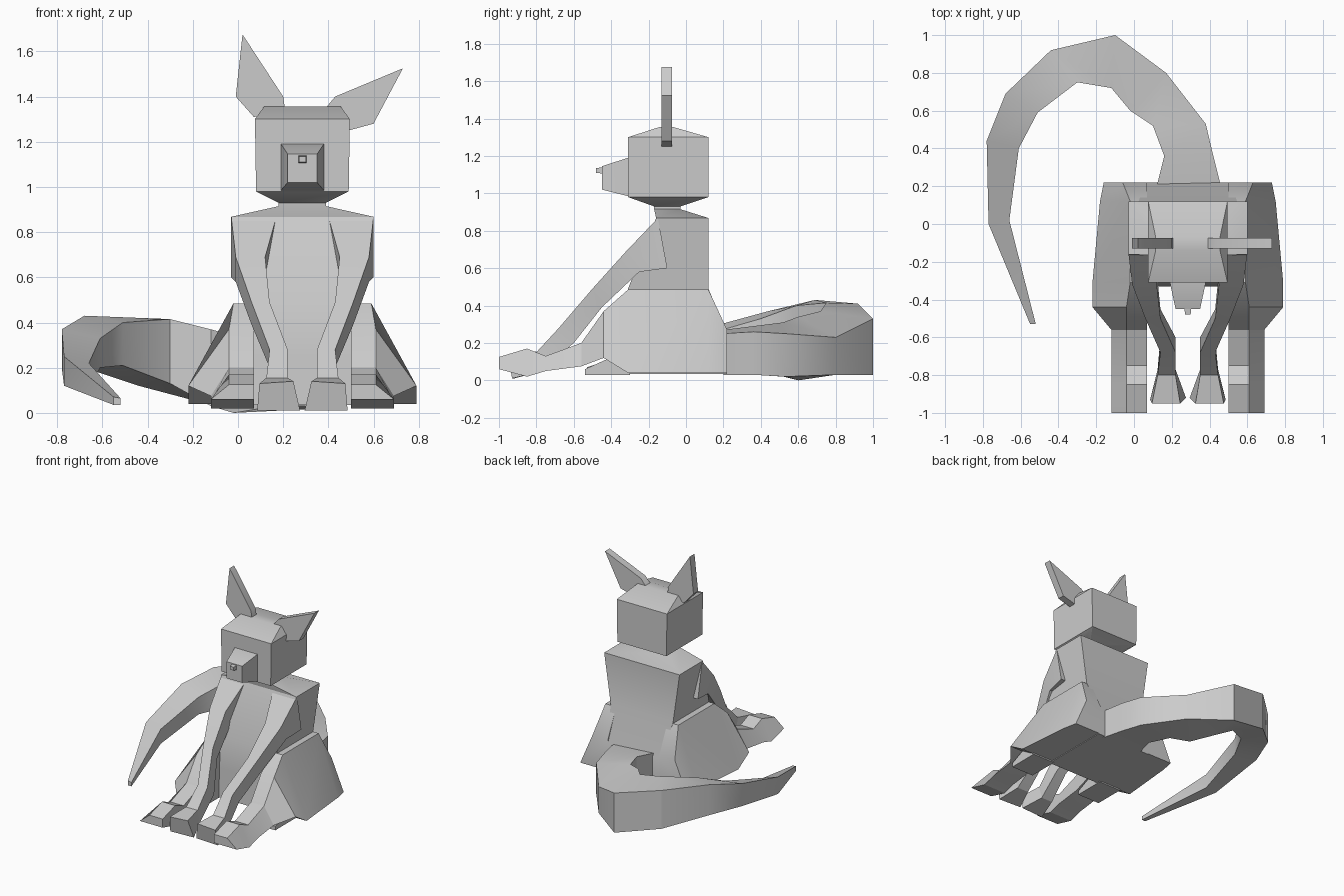
import bpy, bmesh

AXIS = 0.285  # the seated body is mirrored about this x


def loft(name, rings, mirrored=False):
    """Skin a list of equal-length point rings and cap both ends."""
    bm = bmesh.new()
    for flip in ([False, True] if mirrored else [False]):
        vs = [[bm.verts.new((2 * AXIS - x if flip else x, y, z)) for x, y, z in r]
              for r in rings]
        for a, b in zip(vs, vs[1:]):
            n = len(a)
            for i in range(n):
                bm.faces.new((a[i], a[(i + 1) % n], b[(i + 1) % n], b[i]))
        bm.faces.new(vs[0])
        bm.faces.new(vs[-1])
    bmesh.ops.recalc_face_normals(bm, faces=bm.faces)
    me = bpy.data.meshes.new(name)
    bm.to_mesh(me)
    bm.free()
    ob = bpy.data.objects.new(name, me)
    bpy.context.collection.objects.link(ob)
    return ob


def level(hw, y0, y1, z):
    """Horizontal ring centred on the axis."""
    return [(AXIS - hw, y0, z), (AXIS + hw, y0, z), (AXIS + hw, y1, z), (AXIS - hw, y1, z)]


def upright(hw, y, z0, z1):
    """Vertical ring facing forward, centred on the axis."""
    return [(AXIS - hw, y, z0), (AXIS + hw, y, z0), (AXIS + hw, y, z1), (AXIS - hw, y, z1)]


# torso with shoulders narrowing to the neck
loft("torso", [level(0.23, -0.33, 0.22, 0.035), level(0.23, -0.32, 0.22, 0.25),
               level(0.26, -0.31, 0.12, 0.49), level(0.315, -0.16, 0.12, 0.868),
               level(0.105, -0.17, -0.03, 0.915), level(0.105, -0.17, -0.03, 0.95)])

# head with low roof ridge
loft("head", [level(0.105, -0.17, -0.03, 0.93), level(0.205, -0.31, 0.12, 0.98),
              level(0.21, -0.31, 0.12, 1.30), level(0.17, -0.14, -0.07, 1.355)])

# snout and nose
loft("snout", [upright(0.095, -0.30, 0.985, 1.19), upright(0.095, -0.31, 0.985, 1.19),
               upright(0.065, -0.45, 1.02, 1.145)])
loft("nose", [upright(0.018, -0.44, 1.105, 1.14), upright(0.015, -0.48, 1.11, 1.135)])

# ears: thin pointed plates, one upright and one leaning out
ears = {
    "left_ear": [(-0.01, 1.40), (0.02, 1.675), (0.20, 1.40), (0.21, 1.33), (0.07, 1.31)],
    "right_ear": [(0.38, 1.34), (0.43, 1.40), (0.73, 1.525), (0.60, 1.28), (0.49, 1.25)],
}
for name, outline in ears.items():
    loft(name, [[(x, y, z) for x, z in outline] for y in (-0.13, -0.075)])

# haunches and hind feet: y, outer bottom x, outer top x, inner x, bottom z, top z
hind = [(0.22, -0.16, -0.06, 0.07, 0.04, 0.27), (0.12, -0.18, -0.02, 0.07, 0.04, 0.485),
        (-0.31, -0.22, -0.02, 0.07, 0.04, 0.485), (-0.44, -0.22, -0.04, 0.07, 0.12, 0.37),
        (-0.56, -0.12, -0.04, 0.07, 0.075, 0.20), (-0.75, -0.12, -0.04, 0.07, 0.05, 0.13),
        (-0.85, -0.12, -0.04, 0.07, 0.02, 0.17), (-1.0, -0.12, -0.04, 0.07, 0.06, 0.125)]
loft("hind_legs", [[(xo, y, zb), (xi, y, zb), (xi, y, zt), (xt, y, zt)]
                   for y, xo, xt, xi, zb, zt in hind], True)

# low wedge under each hind leg
loft("hind_heels", [[(-0.12, y, 0.03), (0.07, y, 0.03), (0.07, y, zt), (-0.12, y, zt)]
                    for y, zt in ((-0.30, 0.13), (-0.43, 0.11), (-0.54, 0.06))], True)

# slanting front legs: outer x, inner x, (y, z) of front edge, (y, z) of back edge
front = [(-0.03, 0.17, -0.15, 0.868, -0.10, 0.60), (-0.01, 0.12, -0.32, 0.69, -0.25, 0.58),
         (0.06, 0.14, -0.50, 0.49, -0.45, 0.39), (0.14, 0.22, -0.68, 0.28, -0.60, 0.20),
         (0.125, 0.22, -0.80, 0.15, -0.77, 0.05)]
loft("front_legs", [[(xo, yf, zf), (xi, yf, zf), (xi, yb, zb), (xo, yb, zb)]
                    for xo, xi, yf, zf, yb, zb in front], True)

# front paws, splayed toward the toes
loft("front_paws", [
    [(0.125, -0.77, 0.05), (0.22, -0.77, 0.05), (0.22, -0.80, 0.155), (0.125, -0.80, 0.155)],
    [(0.085, -0.93, 0.01), (0.275, -0.92, 0.01), (0.245, -0.95, 0.14), (0.095, -0.95, 0.13)]],
     True)

# curling tail: outer x, y, bottom, top; inner x, y, bottom, top
tail = [(0.46, 0.20, 0.03, 0.25, 0.12, 0.20, 0.03, 0.27),
        (0.42, 0.36, 0.03, 0.26, 0.16, 0.36, 0.03, 0.29),
        (0.38, 0.53, 0.02, 0.25, 0.10, 0.52, 0.02, 0.31),
        (0.17, 0.80, 0.03, 0.23, -0.02, 0.60, 0.00, 0.34),
        (-0.10, 1.00, 0.03, 0.33, -0.12, 0.72, 0.03, 0.37),
        (-0.44, 0.92, 0.12, 0.41, -0.30, 0.75, 0.13, 0.415),
        (-0.68, 0.69, 0.20, 0.43, -0.51, 0.59, 0.21, 0.40),
        (-0.78, 0.44, 0.20, 0.37, -0.61, 0.40, 0.20, 0.33),
        (-0.77, 0.00, 0.12, 0.25, -0.66, 0.02, 0.11, 0.22),
        (-0.55, -0.53, 0.035, 0.07, -0.52, -0.53, 0.035, 0.065)]
loft("tail", [[(ox, oy, ob), (ix, iy, ib), (ix, iy, it), (ox, oy, ot)]
              for ox, oy, ob, ot, ix, iy, ib, it in tail])

# soften only the shallow creases
bpy.ops.object.select_all(action='SELECT')
bpy.context.view_layer.objects.active = bpy.data.objects["torso"]
bpy.ops.object.shade_smooth_by_angle(angle=0.5)
